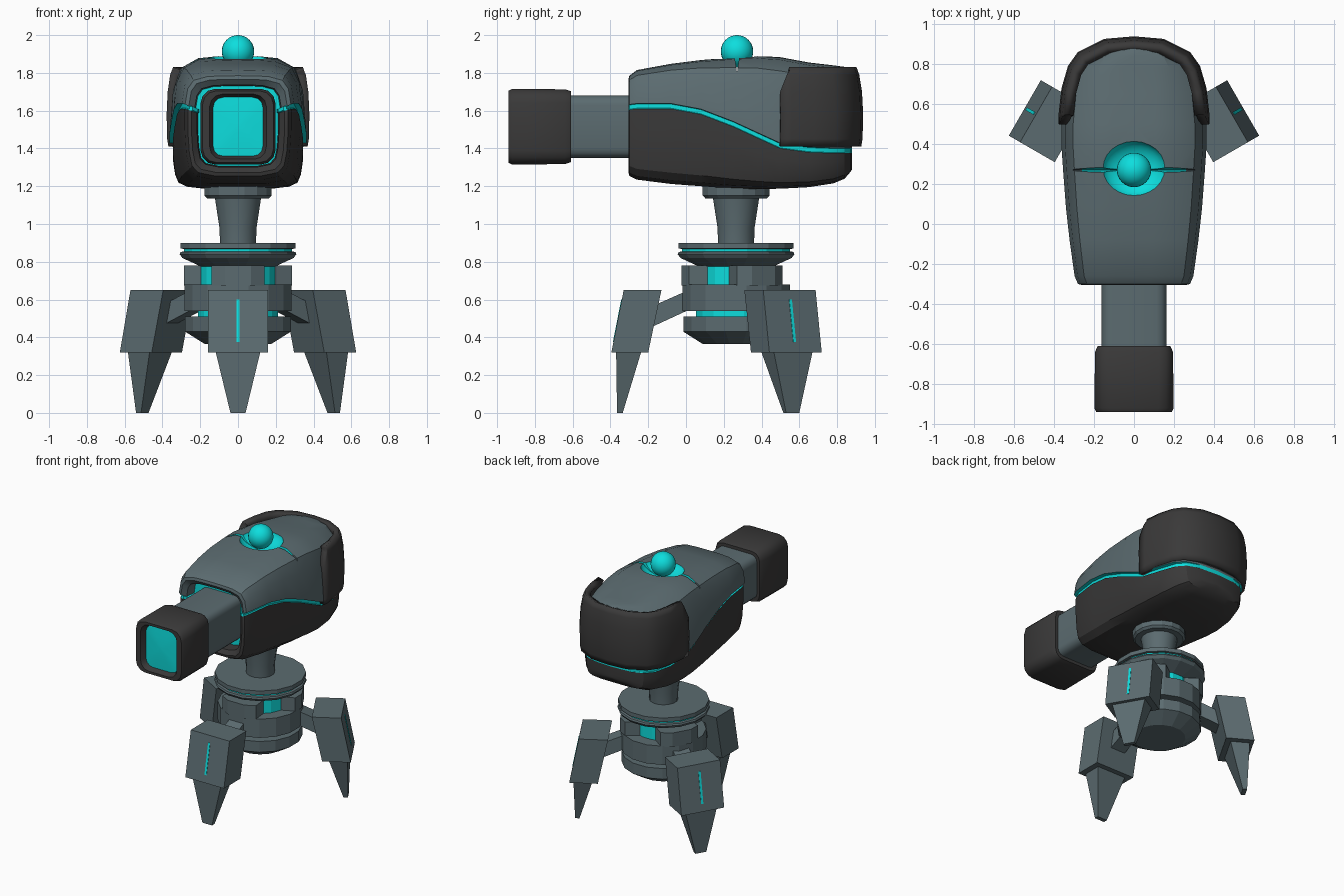
import bpy, bmesh, math
from mathutils import Matrix, Vector

if "Cube" in bpy.data.objects:
    bpy.data.objects.remove(bpy.data.objects["Cube"], do_unlink=True)

AXIS_Y = 0.265      # vertical axis of the stand
GUN_Z = 1.515       # height of the barrel axis
GREY, DARK, CYAN = 0, 1, 2


def material(name, rgb):
    m = bpy.data.materials.new(name)
    m.use_nodes = True
    m.diffuse_color = (*rgb, 1)
    m.node_tree.nodes["Principled BSDF"].inputs["Base Color"].default_value = (*rgb, 1)
    return m


MATS = [material("steel grey", (0.105, 0.148, 0.162)),
        material("charcoal", (0.042, 0.041, 0.041)),
        material("glowing cyan", (0.004, 0.73, 0.73))]


def finish(name, bm, smooth=None):
    bmesh.ops.remove_doubles(bm, verts=bm.verts, dist=0.0002)
    bmesh.ops.recalc_face_normals(bm, faces=bm.faces)
    me = bpy.data.meshes.new(name)
    bm.to_mesh(me)
    bm.free()
    for m in MATS:
        me.materials.append(m)
    ob = bpy.data.objects.new(name, me)
    bpy.context.collection.objects.link(ob)
    if smooth:
        shade(ob, smooth)
    return ob


def activate(ob):
    bpy.ops.object.select_all(action='DESELECT')
    ob.select_set(True)
    bpy.context.view_layer.objects.active = ob


def shade(ob, angle):
    activate(ob)
    bpy.ops.object.shade_smooth_by_angle(angle=math.radians(angle))


def loft(name, rings, pick=GREY, ends=(GREY, GREY), closed=True, smooth=None, turn=None):
    """Skin rings of points; pick is a colour or a rule on (ring, point) index."""
    bm = bmesh.new()
    rows = [[bm.verts.new(p) for p in ring] for ring in rings]
    n = len(rows[0])
    for i in range(len(rows) - 1):
        for j in range(n if closed else n - 1):
            k = (j + 1) % n
            f = bm.faces.new((rows[i][j], rows[i][k], rows[i + 1][k], rows[i + 1][j]))
            f.material_index = pick(i, j) if callable(pick) else pick
    for row, colour in zip((rows[0], rows[-1]), ends):
        if colour is not None:
            bm.faces.new(row).material_index = colour
    if turn:
        bm.transform(turn)
    return finish(name, bm, smooth)


def lathe(name, profile, pick=GREY, sides=16, smooth=None):
    rings = [[(r * math.cos(a), AXIS_Y + r * math.sin(a), z)
              for a in (math.tau * (k + 0.5) / sides for k in range(sides))]
             for r, z in profile]
    return loft(name, rings, pick, smooth=smooth)


def rounded(y, w, h, r):
    """Rounded rectangle in the xz plane around the barrel axis."""
    pts = []
    for q, (sx, sz) in enumerate(((1, 1), (-1, 1), (-1, -1), (1, -1))):
        for s in range(4):
            a = math.pi / 2 * (q + s / 3)
            pts.append((sx * (w - r) + r * math.cos(a), y,
                        GUN_Z + sz * (h - r) + r * math.sin(a)))
    return pts


def slab(z, r0, r1, half):
    return [(r0, -half, z), (r1, -half, z), (r1, half, z), (r0, half, z)]


# ---- stand: base, drum, turntable and neck
lathe("base_dish", [(0.18, 0.365), (0.285, 0.43), (0.285, 0.51)])
lathe("base_glow_ring", [(0.215, 0.50), (0.215, 0.55)], CYAN)
lathe("drum", [(0.29, 0.54), (0.29, 0.68)])
lathe("drum_glow_core", [(0.2, 0.67), (0.2, 0.79)], CYAN)
lathe("turntable", [(0.2, 0.775), (0.3, 0.82), (0.315, 0.84), (0.31, 0.852), (0.292, 0.855),
                    (0.292, 0.868), (0.31, 0.87), (0.31, 0.9)],
      lambda i, j: CYAN if i == 4 else GREY)
lathe("neck", [(0.097, 0.89), (0.1, 0.98), (0.125, 1.14)], smooth=40)
lathe("neck_collar", [(0.165, 1.135), (0.18, 1.15), (0.18, 1.22)])

# ---- three legs around the stand axis
for side, angle, shift in (("front", -90, 0.0), ("left", 30, -0.03), ("right", 150, -0.03)):
    base = Matrix.Translation((0, AXIS_Y, 0)) @ Matrix.Rotation(math.radians(angle), 4, 'Z')
    leg = base @ Matrix.Translation((shift, 0, 0))
    block = [(0.15, -0.13), (0.25, -0.14), (0.29, -0.07), (0.29, 0.07), (0.25, 0.14), (0.15, 0.13)]
    loft(side + "_drum_block", [[(x, y, z) for x, y in block] for z in (0.675, 0.78)], turn=base)
    loft(side + "_arm", [[(r, -0.06, lo), (r, 0.06, lo), (r, 0.06, hi), (r, -0.06, hi)]
                         for r, lo, hi in ((0.24, 0.55, 0.655), (0.5, 0.43, 0.54))], turn=base)
    loft(side + "_shin", [slab(0.32, 0.465, 0.66, 0.16), slab(0.65, 0.395, 0.595, 0.16)], turn=leg)
    loft(side + "_foot", [slab(0, 0.6, 0.63, 0.04), slab(0.33, 0.5, 0.635, 0.12)], turn=leg)
    loft(side + "_shin_light", [slab(0.375, 0.64, 0.652, 0.008), slab(0.6, 0.595, 0.608, 0.008)],
         CYAN, (CYAN, CYAN), turn=leg)

# ---- head: half section as (width factor, height fraction above / below the seam)
UPPER = [(0, 1), (0.3, 0.995), (0.58, 0.97), (0.84, 0.84), (0.95, 0.55), (1, 0)]
LOWER = [(0.95, 0), (0.95, 0.3), (0.92, 0.65), (0.87, 0.85), (0.75, 0.95), (0.45, 1), (0, 1)]
GAP = 0.028
SEAM = len(UPPER)   # index of the first recessed point


def section(y, w, top, bot, seam, scale=1.0):
    half = [(w * f, seam + GAP + g * (top - seam - GAP)) for f, g in UPPER]
    half += [(w * 0.92, seam + GAP - 0.003), (w * 0.92, seam + 0.003)]
    half += [(w * f, seam - g * (seam - bot)) for f, g in LOWER]
    pts = half + [(-x, z) for x, z in half[-2:0:-1]]
    return [(x * scale, y, GUN_Z + (z - GUN_Z) * scale) for x, z in pts]


def head_colour(i, j):
    half = SEAM + 2 + len(LOWER) - 1
    k = j if j < half else 2 * half - 1 - j
    if i == 0 or SEAM - 1 <= k <= SEAM + 1:
        return CYAN
    return GREY if k < SEAM else DARK


FRONT = (0.28, 1.785, 1.255, 1.605)
head = loft("head", [
    section(-0.2, 0, *FRONT[1:], scale=0.8),
    section(-0.2, *FRONT, scale=0.8),
    section(-0.28, *FRONT, scale=0.82),
    section(-0.305, *FRONT, scale=0.93),
    section(-0.3, *FRONT),
    section(-0.26, 0.297, 1.815, 1.235, 1.61),
    section(-0.08, 0.322, 1.848, 1.212, 1.61),
    section(0.08, 0.34, 1.868, 1.2, 1.58),
    section(0.25, 0.353, 1.882, 1.188, 1.515),
    section(0.38, 0.362, 1.89, 1.185, 1.455),
    section(0.5, 0.362, 1.883, 1.187, 1.4),
    section(0.65, 0.345, 1.855, 1.195, 1.38),
    section(0.78, 0.305, 1.84, 1.215, 1.375),
    section(0.84, 0.25, 1.832, 1.24, 1.375),
    section(0.87, 0.16, 1.825, 1.275, 1.375),
    section(0.88, 0, 1.82, 1.29, 1.375)], head_colour, (None, None))

# ---- sensor bowl and cross groove cut into the top of the head
bm = bmesh.new()
bmesh.ops.create_uvsphere(bm, u_segments=24, v_segments=16, radius=1,
                          matrix=Matrix.Translation((0, 0.275, 1.9)) @ Matrix.Diagonal((0.16, 0.14, 0.09, 1)))
for f in bm.faces:
    f.material_index = CYAN
bowl = finish("bowl_cutter", bm)
groove = loft("groove_cutter", [[(x, 0.252, 1.92), (x, 0.288, 1.92), (x, 0.27, 1.8)]
                                for x in (-0.45, -0.26, 0.26, 0.45)],
              lambda i, j: CYAN if i == 1 else GREY)
for cutter in (groove, bowl):
    cutter.hide_render = True
    mod = head.modifiers.new("cut", 'BOOLEAN')
    mod.operation, mod.solver, mod.object = 'DIFFERENCE', 'EXACT', cutter
    activate(head)
    bpy.ops.object.modifier_apply(modifier=mod.name)
    bpy.data.objects.remove(cutter, do_unlink=True)
shade(head, 28)

bm = bmesh.new()
bmesh.ops.create_uvsphere(bm, u_segments=24, v_segments=16, radius=0.086,
                          matrix=Matrix.Translation((0, 0.27, 1.914)))
for f in bm.faces:
    f.material_index = CYAN
finish("sensor_ball", bm, 60)

# ---- armour plate wrapped around the rear of the head
half_plan = [(0.378, 0.5), (0.376, 0.56), (0.362, 0.68), (0.33, 0.79), (0.28, 0.86), (0.15, 0.925)]
plan = half_plan + [(0, 0.938)] + [(-x, y) for x, y in half_plan[::-1]]
levels = [(1.41, 0.975), (1.45, 0.992), (1.58, 1.0), (1.7, 0.985), (1.79, 0.95), (1.83, 0.915)]
rows = []
for z, s in levels:
    row = [(x * s, 0.3 + (y - 0.3) * (0.35 + 0.65 * s), z) for x, y in plan]
    lean = max(0, z - 1.7) * 0.45
    for end in (0, -1):
        x, y, _ = row[end]
        row[end] = (x, y + lean, z - (0.015 if z > 1.8 else 0))
    rows.append(row)
plate = loft("rear_armour", rows, DARK, (None, None), closed=False)
solid = plate.modifiers.new("thickness", 'SOLIDIFY')
solid.thickness, solid.offset = 0.045, -1
# make sure the sheet faces outward so that it thickens toward the head
mid = plate.data.polygons[len(plan) // 2]
if mid.normal.dot(Vector((mid.center.x, mid.center.y - 0.3, 0))) < 0:
    plate.data.flip_normals()
shade(plate, 30)

# ---- barrel, muzzle and lens
loft("barrel", [rounded(-0.15, 0.162, 0.165, 0.05), rounded(-0.63, 0.162, 0.165, 0.05)], smooth=35)
loft("muzzle", [rounded(-0.61, 0.15, 0.155, 0.05), rounded(-0.61, 0.182, 0.188, 0.06),
                rounded(-0.64, 0.195, 0.198, 0.07), rounded(-0.92, 0.198, 0.2, 0.075),
                rounded(-0.94, 0.188, 0.19, 0.075), rounded(-0.94, 0.15, 0.172, 0.065),
                rounded(-0.9, 0.132, 0.156, 0.055)], DARK, (DARK, None), smooth=35)
loft("lens", [rounded(-0.9, 0.134, 0.158, 0.055), rounded(-0.905, 0.08, 0.09, 0.04),
              rounded(-0.908, 0.02, 0.02, 0.01)], CYAN, (None, CYAN), smooth=60)
